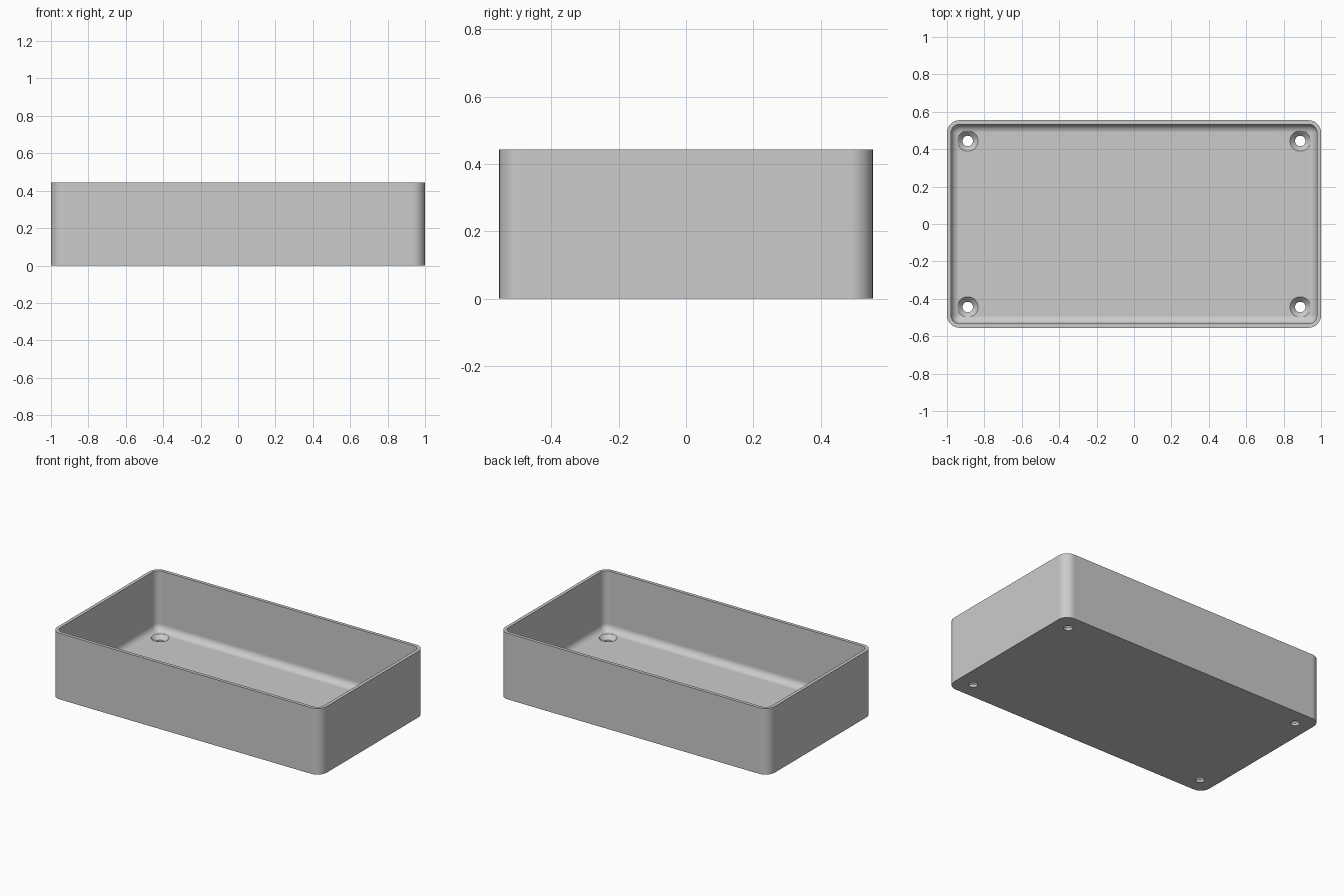
import bpy, bmesh, math

if "Cube" in bpy.data.objects:
    bpy.data.objects.remove(bpy.data.objects["Cube"], do_unlink=True)

HALF_X, HALF_Y, HEIGHT = 1.0, 0.555, 0.444
CORNER, WALL, FLOOR = 0.067, 0.022, 0.044
INNER = CORNER - WALL          # inside corner and floor fillet radius
STEPS = 8

grey = bpy.data.materials.new("plain grey plastic")
grey.use_nodes = True
colour = (0.6, 0.6, 0.6, 1)
grey.diffuse_color = colour
grey.node_tree.nodes["Principled BSDF"].inputs["Base Color"].default_value = colour


def rounded_ring(bm, inset, z):
    """Rounded rectangle offset inwards from the outer wall."""
    radius = CORNER - inset
    verts = []
    for corner, (sx, sy) in enumerate([(1, 1), (-1, 1), (-1, -1), (1, -1)]):
        for i in range(STEPS + 1):
            a = math.pi / 2 * (corner + i / STEPS)
            verts.append(bm.verts.new((sx * (HALF_X - CORNER) + radius * math.cos(a),
                                       sy * (HALF_Y - CORNER) + radius * math.sin(a), z)))
    return verts


def circle_ring(bm, cx, cy, radius, z, count=32):
    return [bm.verts.new((cx + radius * math.cos(2 * math.pi * i / count),
                          cy + radius * math.sin(2 * math.pi * i / count), z))
            for i in range(count)]


def loft(bm, rings):
    """Bridge consecutive rings and cap both ends."""
    bm.faces.new(rings[0][::-1])
    for low, high in zip(rings, rings[1:]):
        n = len(low)
        for i in range(n):
            j = (i + 1) % n
            bm.faces.new((low[i], low[j], high[j], high[i]))
    bm.faces.new(rings[-1])


def finish(bm, name):
    bmesh.ops.remove_doubles(bm, verts=bm.verts, dist=0.0001)
    bmesh.ops.recalc_face_normals(bm, faces=bm.faces)
    mesh = bpy.data.meshes.new(name)
    bm.to_mesh(mesh)
    bm.free()
    mesh.materials.append(grey)
    obj = bpy.data.objects.new(name, mesh)
    bpy.context.collection.objects.link(obj)
    return obj


# Open tray: outer wall, rim, inner wall, floor fillet, floor
bm = bmesh.new()
rings = [rounded_ring(bm, 0, 0), rounded_ring(bm, 0, HEIGHT), rounded_ring(bm, WALL, HEIGHT)]
for i in range(STEPS + 1):
    a = math.pi / 2 * i / STEPS
    rings.append(rounded_ring(bm, WALL + INNER * (1 - math.cos(a)),
                              FLOOR + INNER * (1 - math.sin(a))))
loft(bm, rings)
tray = finish(bm, "open_tray")

# Countersunk screw holes in the four floor corners
bm = bmesh.new()
for sx in (-1, 1):
    for sy in (-1, 1):
        profile = [(0.028, -0.05), (0.028, 0.016), (0.055, FLOOR), (0.055, 0.06)]
        loft(bm, [circle_ring(bm, sx * 0.889, sy * 0.444, r, z) for r, z in profile])
cutter = finish(bm, "screw_hole_cutter")
cutter.hide_render = True

cut = tray.modifiers.new("screw_holes", "BOOLEAN")
cut.operation = "DIFFERENCE"
cut.solver = "EXACT"
cut.object = cutter

bpy.ops.object.select_all(action="DESELECT")
tray.select_set(True)
bpy.context.view_layer.objects.active = tray
bpy.ops.object.modifier_apply(modifier=cut.name)
bpy.data.objects.remove(cutter, do_unlink=True)

# Smooth rounded corners, crisp rim and hole edges
bpy.ops.object.shade_smooth_by_angle(angle=math.radians(30))
weighted = tray.modifiers.new("flat_face_normals", "WEIGHTED_NORMAL")
weighted.keep_sharp = True
